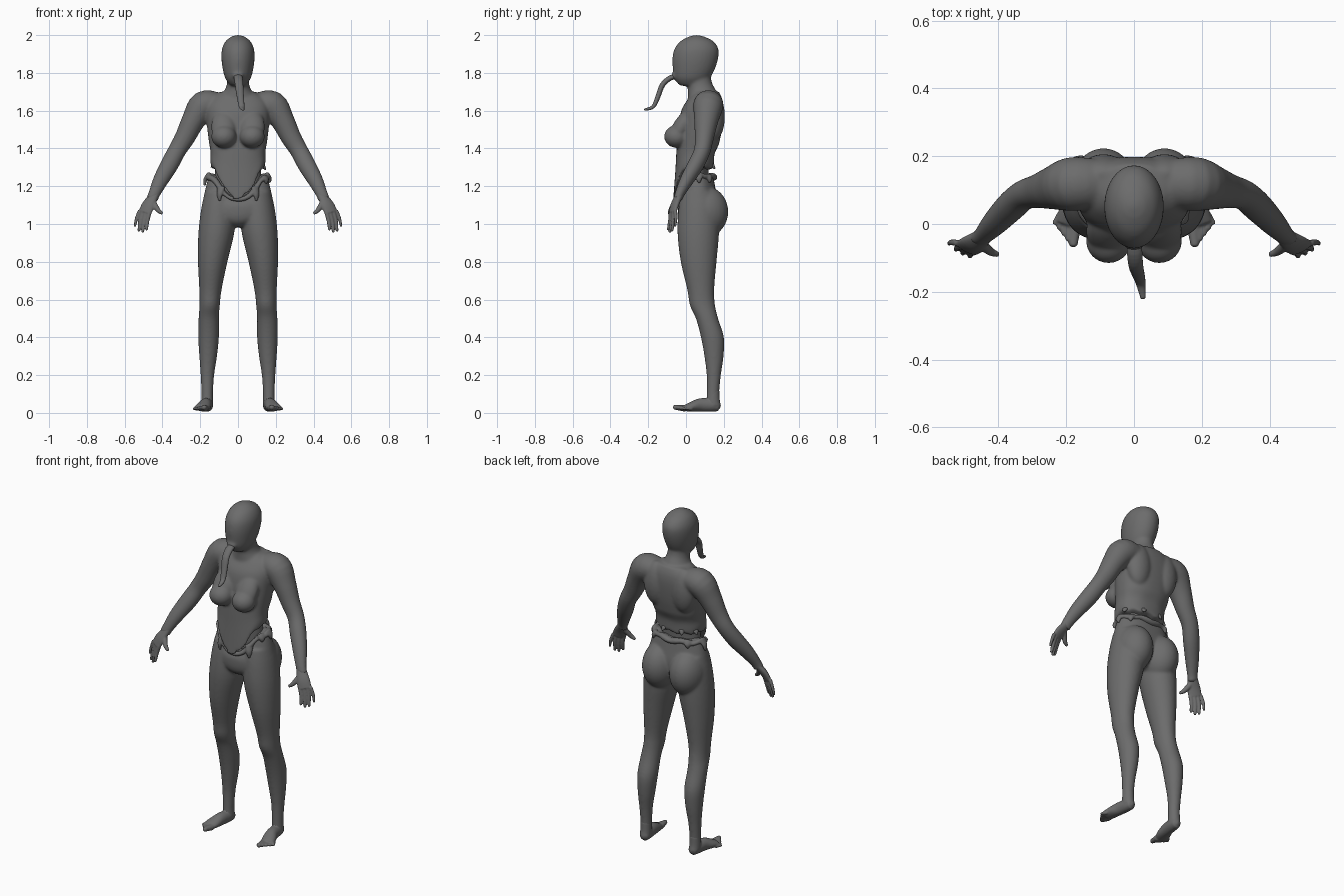
import bpy, bmesh, math, random
from mathutils import Vector, Matrix

if "Cube" in bpy.data.objects:
    bpy.data.objects.remove(bpy.data.objects["Cube"])

random.seed(4)
X, Y, Z = Vector((1, 0, 0)), Vector((0, 1, 0)), Vector((0, 0, 1))
skin = bpy.data.materials.new("dark_grey")
skin.diffuse_color = (.15, .15, .15, 1)
skin.use_nodes = True
skin.node_tree.nodes["Principled BSDF"].inputs["Base Color"].default_value = skin.diffuse_color


def spline(rows, steps=4, closed=False):
    """Catmull-Rom resampling of rows of numbers."""
    n, out = len(rows), []
    get = (lambda i: rows[i % n]) if closed else (lambda i: rows[max(0, min(n - 1, i))])
    for i in range(n if closed else n - 1):
        for k in range(steps):
            t = k / steps
            out.append([0.5 * (2 * b + (c - a) * t + (2 * a - 5 * b + 4 * c - d) * t * t
                               + (3 * b - a - 3 * c + d) * t ** 3)
                        for a, b, c, d in zip(get(i - 1), get(i), get(i + 1), get(i + 2))])
    if not closed:
        out.append(list(rows[-1]))
    return out


def tube(bm, rows, ref=None, power=2.0, push=0.5, deform=None, closed=False, mirror=False, seg=28):
    """Loft of ellipses; rows are x, y, z, radius a, radius b. No ref = level rings."""
    rows = spline(rows, 4, closed)
    n = len(rows)
    for s in ((1, -1) if mirror else (1,)):
        rings, caps = [], []
        for i, (x, y, z, ra, rb) in enumerate(rows):
            c = Vector((x, y, z))
            nxt = rows[(i + 1) % n] if closed else rows[min(i + 1, n - 1)]
            prv = rows[i - 1] if closed else rows[max(i - 1, 0)]
            t = (Vector(nxt[:3]) - Vector(prv[:3])).normalized()
            u, v = X, Y
            if ref:
                u = (ref - t * ref.dot(t)).normalized()
                v = t.cross(u)
            ring = []
            for k in range(seg):
                a = 2 * math.pi * k / seg
                ca, sa = math.cos(a), math.sin(a)
                p = c + u * ra * math.copysign(abs(ca) ** (2 / power), ca) \
                      + v * rb * math.copysign(abs(sa) ** (2 / power), sa)
                if deform:
                    p.z = deform(p.z, a)
                ring.append(bm.verts.new((p.x * s, p.y, p.z)))
            rings.append(ring)
            caps.append(t * min(ra, rb) * push)
        for i in range(n if closed else n - 1):
            r, q = rings[i], rings[(i + 1) % n]
            for k in range(seg):
                bm.faces.new((r[k - 1], r[k], q[k], q[k - 1]))
        if not closed:
            for ring, off in ((rings[0], -caps[0]), (rings[-1], caps[-1])):
                mid = sum((w.co for w in ring), Vector()) / seg
                tip = bm.verts.new(mid + Vector((off.x * s, off.y, off.z)))
                for k in range(seg):
                    bm.faces.new((ring[k - 1], ring[k], tip))


def stack(rows):
    """z, half width, front y, back y -> tube rows."""
    return [(0, (f + b) / 2, z, w, (b - f) / 2) for z, w, f, b in rows]


def ball(bm, x, y, z, rx, ry, rz, tilt=0.0):
    for s in ((1, -1) if x else (1,)):
        m = Matrix.Translation((x * s, y, z)) @ Matrix.Rotation(tilt, 4, 'X') @ Matrix.Diagonal((rx, ry, rz, 1))
        bmesh.ops.create_uvsphere(bm, u_segments=28, v_segments=18, radius=1, matrix=m)


def finish(bm, name, voxel, smooth):
    bmesh.ops.recalc_face_normals(bm, faces=bm.faces)
    me = bpy.data.meshes.new(name)
    bm.to_mesh(me)
    bm.free()
    me.materials.append(skin)
    ob = bpy.data.objects.new(name, me)
    bpy.context.collection.objects.link(ob)
    r = ob.modifiers.new("fuse", 'REMESH')
    r.mode, r.voxel_size, r.use_smooth_shade = 'VOXEL', voxel, True
    m = ob.modifiers.new("soften", 'SMOOTH')
    m.factor, m.iterations = 0.5, smooth


# torn waist edges: height by angle, dipping at the front
def front(a):
    return max(0.0, -math.sin(a))


def torso_edge(a):
    return 1.3 - 0.17 * front(a) ** 3 + 0.006 * math.sin(9 * a + 1)


def hip_edge(a):
    return 1.265 - 0.125 * front(a) ** 3 + 0.005 * math.sin(7 * a)


def torso_deform(z, a):
    return z if z > 1.42 else 1.42 - (1.42 - z) * (1.42 - torso_edge(a)) / 0.30


def hip_deform(z, a):
    return z if z < 1.09 else 1.09 + (z - 1.09) * (hip_edge(a) - 1.09) / 0.18


# upper body: torso, neck, head, arms
bm = bmesh.new()
tube(bm, stack([(1.70, .09, .04, .175), (1.66, .15, .01, .192), (1.6, .168, -.025, .198),
                (1.5, .162, -.042, .19), (1.4, .15, -.05, .17), (1.3, .145, -.055, .152),
                (1.2, .146, -.062, .148), (1.12, .14, -.068, .148)]),
     power=2.3, push=0, deform=torso_deform, seg=64)
tube(bm, stack([(1.80, .057, .0, .13), (1.75, .058, .003, .137), (1.71, .07, .01, .157),
                (1.66, .11, .01, .18)]))
tube(bm, stack([(1.735, .042, -.037, .09), (1.77, .067, -.062, .125), (1.82, .081, -.07, .153),
                (1.88, .088, -.072, .171), (1.93, .084, -.06, .171), (1.97, .064, -.027, .142),
                (1.994, .032, .02, .092)]), push=.25)
tube(bm, [(.10, .12, 1.635, .07, .06), (.18, .118, 1.628, .08, .078), (.235, .107, 1.55, .065, .063),
          (.28, .097, 1.46, .051, .054), (.325, .085, 1.385, .044, .048), (.365, .05, 1.31, .043, .048),
          (.41, .003, 1.23, .036, .041), (.443, -.033, 1.16, .026, .032), (.455, -.042, 1.13, .023, .032)],
     ref=Y, mirror=True)
ball(bm, .075, -.05, 1.463, .067, .066, .06)           # breasts
ball(bm, .076, -.022, 1.515, .066, .047, .105, -.55)
ball(bm, .09, .148, 1.57, .075, .058, .13)             # shoulder blades
ball(bm, 0, -.064, 1.785, .03, .014, .02)              # mouth
finish(bm, "upper_body", .006, 18)

# tongue
bm = bmesh.new()
tube(bm, [(0, -.04, 1.785, .022, .013), (.002, -.085, 1.772, .023, .014), (.006, -.125, 1.735, .022, .014),
          (.013, -.15, 1.67, .019, .013), (.02, -.175, 1.62, .015, .01), (.027, -.22, 1.605, .008, .006)], ref=X)
finish(bm, "tongue", .004, 2)

# inner abdomen between the torn edges
bm = bmesh.new()
tube(bm, stack([(1.38, .125, -.03, .13), (1.28, .122, -.025, .12), (1.15, .125, -.02, .12)]))
finish(bm, "inner_abdomen", .008, 3)

# lower body: pelvis, buttocks, legs
bm = bmesh.new()
tube(bm, stack([(1.27, .152, -.02, .142), (1.2, .17, -.032, .155), (1.12, .184, -.042, .168),
                (1.05, .17, -.043, .16), (1.01, .1, -.03, .14), (.985, .04, .0, .11)]),
     power=2.2, push=.1, deform=hip_deform, seg=64)
tube(bm, [(.095, .064, 1.17, .08, .09), (.103, .068, 1.08, .092, .108), (.115, .065, .95, .095, .11),
          (.134, .067, .8, .078, .095), (.146, .078, .65, .059, .071), (.15, .087, .57, .054, .067),
          (.155, .111, .5, .054, .059), (.156, .14, .4, .055, .061), (.158, .148, .3, .047, .051),
          (.162, .147, .2, .036, .038), (.163, .143, .1, .031, .033), (.163, .143, .04, .033, .036)],
     push=.1, mirror=True)
ball(bm, .09, .102, 1.065, .1, .122, .135)             # buttocks
finish(bm, "lower_body", .006, 18)

# feet and toes
bm = bmesh.new()
tube(bm, [(.163, .145, .12, .03, .032), (.163, .145, .07, .031, .034), (.163, .147, .04, .031, .038)])
tube(bm, [(.16, .173, .032, .024, .025), (.163, .14, .04, .031, .034), (.171, .08, .042, .033, .036),
          (.183, .035, .034, .039, .027), (.194, .0, .026, .038, .018)], ref=X, mirror=False)
for i in range(5):
    b = Vector((.172, -.005, .024)).lerp(Vector((.217, .03, .022)), i / 4)
    e = Vector((.18, -.064, .03)).lerp(Vector((.236, .0, .022)), i / 4)
    r = .015 - .0012 * i if i else .018
    tube(bm, [(*b, r, r), (*b.lerp(e, .5), r * .85, r * .85), (*e, r * .75, r * .7)], ref=X, seg=14)
bmesh.ops.mirror(bm, geom=bm.verts[:] + bm.edges[:] + bm.faces[:], axis='X', merge_dist=0)
finish(bm, "feet", .0045, 6)

# torn skin: roll around the top of the hips, with hanging flaps
bm = bmesh.new()
rim = []
for k in range(28):
    a = 2 * math.pi * k / 28
    r = random.uniform(.013, .018) - .004 * front(a)
    rim.append((.15 * math.cos(a), .06 + (.084 + .02 * front(a)) * math.sin(a), hip_edge(a) - .014, r, r * 1.3))
tube(bm, rim, ref=Z, closed=True, seg=14)
for d, out, drop in ((5, .016, .05), (175, .026, .065), (234, .012, .075), (306, .012, .075),
                     (335, .012, .04), (40, .014, .04), (130, .014, .04)):
    a = math.radians(d)
    c = Vector((math.cos(a), math.sin(a), 0))
    p = Vector((.152 * c.x, .06 + (.086 + .02 * front(a)) * c.y, hip_edge(a)))
    q = p + c * out - Z * drop
    tube(bm, [(*p, .026, .012), (*(p.lerp(q, .5) + c * .008), .018, .011), (*q, .007, .007)],
         ref=Vector((-c.y, c.x, 0)), seg=14)
# torn points along the torso edge
for d in (20, 70, 118, 155):
    a = math.radians(d)
    c, e = Vector((math.cos(a), math.sin(a), 0)), torso_edge(a)
    p = Vector((.138 * c.x, .05 + .092 * c.y, e + .018))
    q = p + c * .018 - Z * random.uniform(.02, .035)
    tube(bm, [(*p, .02, .012), (*((p + q) / 2), .014, .009), (*q, .005, .005)],
         ref=Vector((-c.y, c.x, 0)), seg=12)
finish(bm, "torn_skin", .005, 5)

# hands
bm = bmesh.new()
across = Vector((.9, .42, .1))
tube(bm, [(.435, -.025, 1.175, .027, .022), (.452, -.042, 1.14, .029, .02), (.475, -.06, 1.1, .037, .018),
          (.493, -.07, 1.06, .038, .014)], ref=across, mirror=True)
for i, (tip, r) in enumerate((((.484, -.095, .968), .0105), ((.505, -.086, .957), .011),
                              ((.525, -.075, .962), .0105), ((.546, -.058, .987), .009))):
    b = Vector((.467, -.08, 1.065)).lerp(Vector((.521, -.056, 1.07)), i / 3)
    e = Vector(tip)
    m = b.lerp(e, .5) + Vector((.004, .003, 0))
    tube(bm, [(*b, r * 1.1, r * 1.1), (*m, r, r), (*e, r * .7, r * .7)], ref=X, mirror=True, seg=14)
tube(bm, [(.456, -.05, 1.125, .016, .018), (.435, -.072, 1.09, .014, .015), (.42, -.083, 1.07, .012, .012),
          (.401, -.09, 1.056, .008, .008)], ref=Y, mirror=True, seg=14)
finish(bm, "hands", .004, 3)
